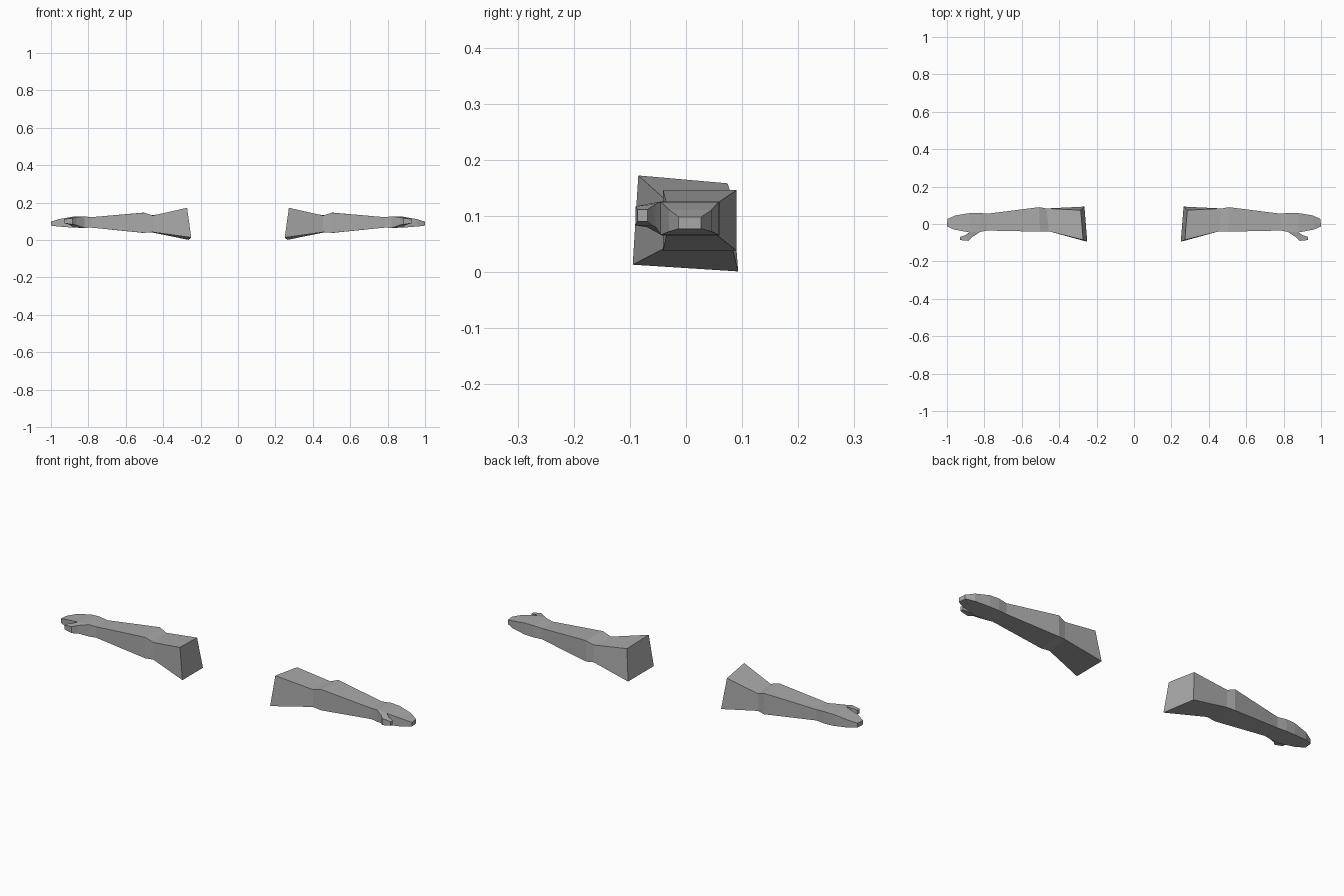
import bpy, bmesh

if "Cube" in bpy.data.objects:
    bpy.data.objects.remove(bpy.data.objects["Cube"])

grey = bpy.data.materials.new("plain_grey")
grey.diffuse_color = (0.4, 0.4, 0.4, 1)
grey.use_nodes = True
grey.node_tree.nodes["Principled BSDF"].inputs["Base Color"].default_value = grey.diffuse_color

# Shoulder end: front-bottom, back-bottom, back-top, front-top corners
SHOULDER = [(.25, -.095, .013), (.265, .093, .001), (.285, .074, .158), (.272, -.085, .172)]

# Cross-sections along the arm: front x, back x, front y, back y, bottom z, top z
ARM = [(.455, .468, -.039, .083, .042, .131),   # inside of elbow
       (.502, .508, -.041, .090, .038, .146),   # elbow
       (.785, .783, -.035, .055, .066, .122),   # wrist
       (.822, .83, -.042, .060, .065, .126),    # thumb root
       (.88, .88, -.045, .058, .066, .125),     # knuckles
       (.96, .955, -.030, .046, .072, .111),    # fingers
       (1.0, .997, -.013, .027, .077, .098)]    # fingertips
THUMB_FACE = 4  # arm segment whose front side grows the thumb

# Thumb sections: inner x, y, outer x, y, bottom z, top z
THUMB = [(.865, -.070, .893, -.054, .080, .121),
         (.885, -.090, .903, -.060, .083, .117),
         (.93, -.086, .93, -.069, .090, .111)]


def bridge(bm, a, b, skip=()):
    """Join two four-sided loops with quads, leaving out skipped sides."""
    for i in range(4):
        if i not in skip:
            j = (i + 1) % 4
            bm.faces.new((a[i], a[j], b[j], b[i]))


def build_arm(name, side):
    bm = bmesh.new()

    def loop(points):
        return [bm.verts.new((side * x, y, z)) for x, y, z in points]

    # Sleeve, forearm and hand
    loops = [loop(SHOULDER)]
    for xf, xb, yf, yb, z0, z1 in ARM:
        loops.append(loop([(xf, yf, z0), (xb, yb, z0), (xb, yb, z1), (xf, yf, z1)]))
    for n, (a, b) in enumerate(zip(loops, loops[1:])):
        bridge(bm, a, b, (3,) if n == THUMB_FACE - 0 else ())
    bm.faces.new(loops[0])
    bm.faces.new(loops[-1])

    # Thumb grows out of the open front side of the palm
    a, b = loops[THUMB_FACE], loops[THUMB_FACE + 1]
    prev = [a[0], b[0], b[3], a[3]]
    for xi, yi, xo, yo, z0, z1 in THUMB:
        cur = loop([(xi, yi, z0), (xo, yo, z0), (xo, yo, z1), (xi, yi, z1)])
        bridge(bm, prev, cur)
        prev = cur
    bm.faces.new(prev)

    bmesh.ops.recalc_face_normals(bm, faces=bm.faces)
    mesh = bpy.data.meshes.new(name)
    bm.to_mesh(mesh)
    bm.free()
    mesh.materials.append(grey)
    bpy.context.collection.objects.link(bpy.data.objects.new(name, mesh))


build_arm("right_arm", 1)
build_arm("left_arm", -1)
